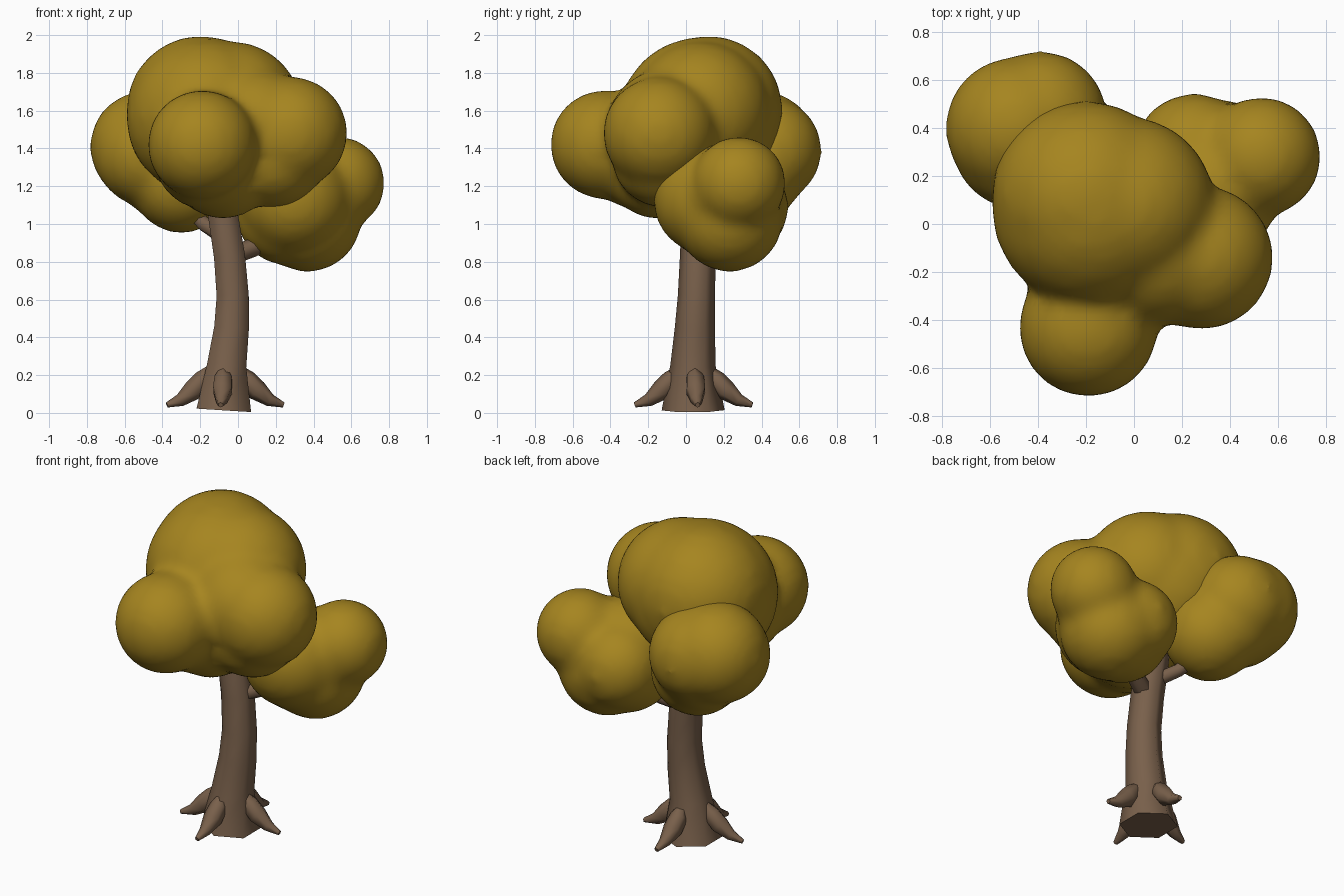
import bpy
import bmesh
import math
from mathutils import Vector, Matrix

cube = bpy.data.objects.get("Cube")
if cube:
    bpy.data.objects.remove(cube, do_unlink=True)


def make_material(name, rgb):
    mat = bpy.data.materials.new(name)
    mat.use_nodes = True
    colour = (*rgb, 1)
    mat.diffuse_color = colour
    mat.node_tree.nodes["Principled BSDF"].inputs["Base Color"].default_value = colour
    return mat


bark = make_material("brown bark", (0.19, 0.117, 0.07))
leaves = make_material("mustard leaves", (0.38, 0.234, 0.014))


def add_object(name, bm, mat):
    bmesh.ops.recalc_face_normals(bm, faces=bm.faces)
    mesh = bpy.data.meshes.new(name)
    bm.to_mesh(mesh)
    bm.free()
    mesh.materials.append(mat)
    obj = bpy.data.objects.new(name, mesh)
    bpy.context.collection.objects.link(obj)
    bpy.ops.object.select_all(action="DESELECT")
    obj.select_set(True)
    bpy.context.view_layer.objects.active = obj
    return obj


def tube(name, path, radii, reference, sides=6):
    """Six-sided limb through the path points, a corner pointing at reference."""
    path = [Vector(p) for p in path]
    bm = bmesh.new()
    rings = []
    for i, (point, radius) in enumerate(zip(path, radii)):
        tangent = (path[min(i + 1, len(path) - 1)] - path[max(i - 1, 0)]).normalized()
        v = tangent.cross(reference).normalized()
        u = v.cross(tangent)
        ring = []
        for k in range(sides):
            a = math.tau * k / sides
            ring.append(bm.verts.new(point + radius * (u * math.cos(a) + v * math.sin(a))))
        rings.append(ring)
    for low, high in zip(rings, rings[1:]):
        for k in range(sides):
            n = (k + 1) % sides
            bm.faces.new((low[k], low[n], high[n], high[k]))
    bm.faces.new(rings[0])
    bm.faces.new(rings[-1])
    add_object(name, bm, bark)
    bpy.ops.object.shade_smooth_by_angle(angle=math.radians(65))


def foliage(name, balls):
    """Overlapping balls fused and softened into one clump."""
    bm = bmesh.new()
    for x, y, z, radius in balls:
        bmesh.ops.create_icosphere(bm, subdivisions=3, radius=radius * 1.025,
                                   matrix=Matrix.Translation((x, y, z)))
    obj = add_object(name, bm, leaves)
    remesh = obj.modifiers.new("fuse", "REMESH")
    remesh.mode = "VOXEL"
    remesh.voxel_size = 0.03
    remesh.use_smooth_shade = True
    soften = obj.modifiers.new("soften", "SMOOTH")
    soften.factor = 0.5
    soften.iterations = 12
    bpy.ops.object.shade_smooth()


up, back = Vector((0, 0, 1)), Vector((0, 1, 0))

# Curved trunk with a flared foot
tube("trunk",
     [(-0.075, 0.038, 0.014), (-0.06, 0.037, 0.25), (-0.034, 0.047, 0.45),
      (-0.028, 0.055, 0.62), (-0.045, 0.063, 0.83), (-0.08, 0.068, 1.05),
      (-0.13, 0.07, 1.3)],
     [0.167, 0.12, 0.106, 0.098, 0.095, 0.091, 0.07], back)

# Branches reaching into the side clumps
tube("left_branch", [(-0.04, 0.06, 0.83), (0.08, 0.12, 0.875), (0.27, 0.22, 0.96)],
     [0.05, 0.05, 0.04], up)
tube("right_branch", [(-0.07, 0.07, 0.93), (-0.18, 0.17, 1.0), (-0.32, 0.32, 1.15)],
     [0.045, 0.042, 0.035], up)

# Four roots around the foot
for side, angle in (("left", 4), ("back", 85), ("right", 191), ("front", 266)):
    a = math.radians(angle)
    profile = [(0.07, 0.25), (0.115, 0.18), (0.17, 0.12), (0.24, 0.067), (0.312, 0.042)]
    path = [(-0.07 + d * math.cos(a), 0.04 + d * math.sin(a), z) for d, z in profile]
    tube(side + "_root", path, [0.012, 0.052, 0.056, 0.034, 0.014], up)

# Leaf clumps
foliage("main_foliage", [
    (-0.17, 0.07, 1.565, 0.415),
    (-0.03, 0.08, 1.6, 0.36),
    (-0.2, 0.12, 1.605, 0.385),
    (0.28, -0.14, 1.48, 0.295),
    (0.19, -0.12, 1.36, 0.27),
    (0.1, -0.1, 1.5, 0.32),
    (-0.19, -0.43, 1.42, 0.285),
    (-0.17, -0.25, 1.35, 0.27),
    (-0.08, -0.15, 1.3, 0.27)])
foliage("right_back_foliage", [
    (-0.49, 0.4, 1.41, 0.29),
    (-0.39, 0.44, 1.39, 0.275),
    (-0.48, 0.34, 1.37, 0.275),
    (-0.37, 0.36, 1.3, 0.275),
    (-0.3, 0.31, 1.22, 0.265)])
foliage("left_back_foliage", [
    (0.53, 0.28, 1.215, 0.245),
    (0.43, 0.23, 1.15, 0.25),
    (0.37, 0.23, 1.03, 0.28),
    (0.3, 0.12, 1.13, 0.29),
    (0.26, 0.2, 1.05, 0.265),
    (0.25, 0.29, 1.09, 0.25)])
